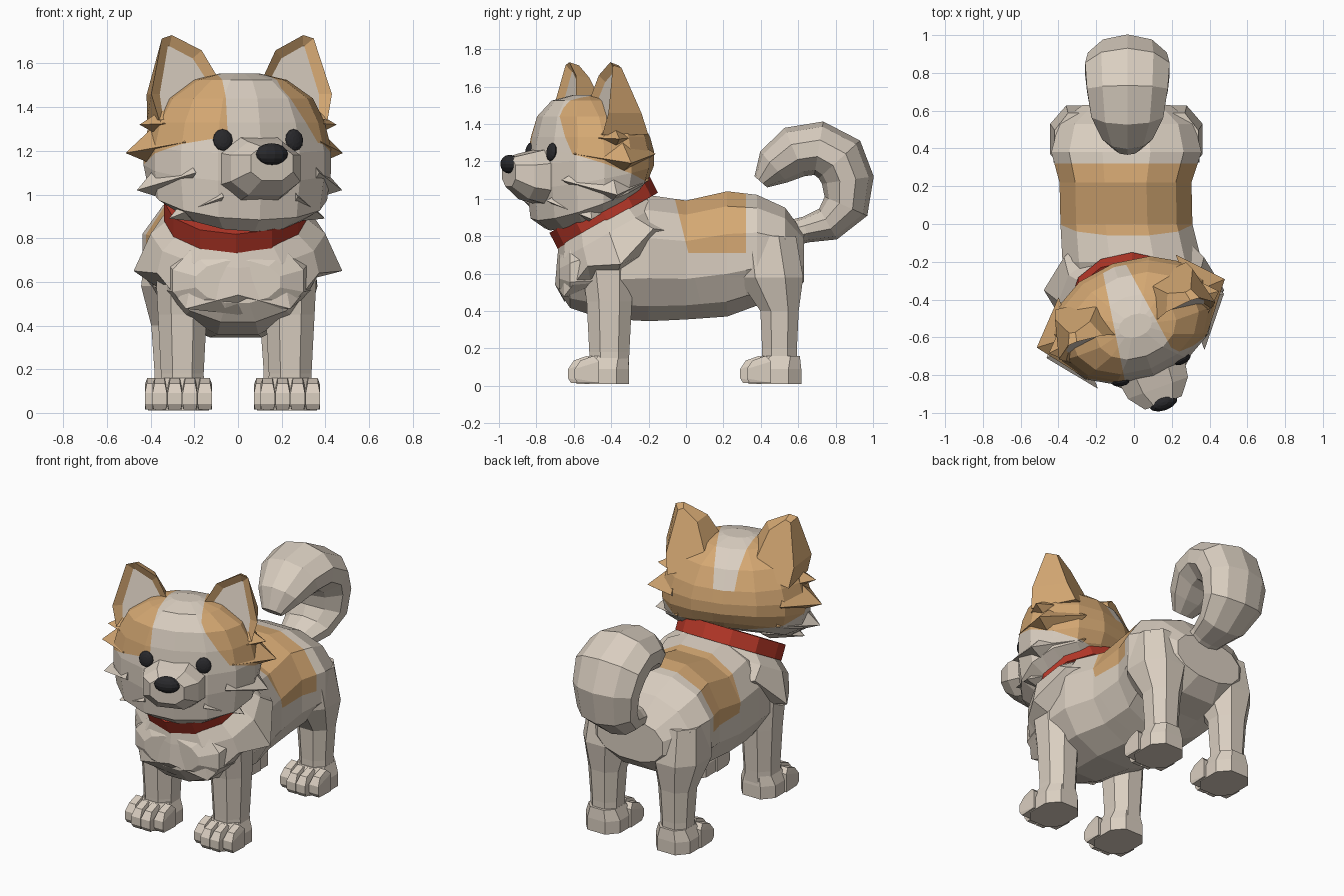
import bpy, bmesh, math
from math import sin, cos, pi
from mathutils import Vector, Matrix
from mathutils.bvhtree import BVHTree

cube = bpy.data.objects.get("Cube")
if cube:
    bpy.data.objects.remove(cube)


def material(name, rgb):
    m = bpy.data.materials.new(name)
    m.use_nodes = True
    m.diffuse_color = (*rgb, 1)
    m.node_tree.nodes["Principled BSDF"].inputs["Base Color"].default_value = (*rgb, 1)
    return m


CREAM = material("cream_fur", (0.70, 0.62, 0.53))
TAN = material("tan_fur", (0.66, 0.39, 0.17))
RED = material("red_collar", (0.48, 0.04, 0.022))
BLACK = material("black_nose_and_eyes", (0.022, 0.022, 0.025))

# The head is turned a little toward the model's left
HEAD = Matrix.Translation((0, -0.52, 0)) @ Matrix.Rotation(math.radians(20), 4, 'Z')


def finish(name, bm, mats, matrix=None):
    bmesh.ops.recalc_face_normals(bm, faces=bm.faces)
    if matrix:
        bm.transform(matrix)
    me = bpy.data.meshes.new(name)
    bm.to_mesh(me)
    bm.free()
    for m in mats:
        me.materials.append(m)
    ob = bpy.data.objects.new(name, me)
    bpy.context.collection.objects.link(ob)


def ring(c, u, v, n=12, power=1.0, phase=0.5):
    """Rounded cross-section around c, spanned by u and v."""
    pts = []
    for i in range(n):
        a = 2 * pi * (i + phase) / n
        k, s = cos(a), sin(a)
        k, s = math.copysign(abs(k) ** power, k), math.copysign(abs(s) ** power, s)
        pts.append(Vector(c) + Vector(u) * k + Vector(v) * s)
    return pts


def loft(bm, rings):
    rows = [[bm.verts.new(p) for p in r] for r in rings]
    n = len(rows[0])
    for a, b in zip(rows, rows[1:]):
        for i in range(n):
            j = (i + 1) % n
            bm.faces.new((a[i], a[j], b[j], b[i]))
    bm.faces.new(rows[0])
    bm.faces.new(rows[-1])


def hull(bm, pts):
    verts = [bm.verts.new(p) for p in pts]
    bmesh.ops.convex_hull(bm, input=verts)


def paint(bm, planes, rule):
    """Cut along the planes, then give the tan slot to faces that obey the rule."""
    for co, no in planes:
        bmesh.ops.bisect_plane(bm, geom=bm.verts[:] + bm.edges[:] + bm.faces[:],
                               plane_co=co, plane_no=no)
    for f in bm.faces:
        f.material_index = int(rule(f.calc_center_median()))


def ball(bm, c, size, matrix=None):
    m = Matrix.Translation(c) @ (matrix or Matrix()) @ Matrix.Diagonal((*size, 1))
    bmesh.ops.create_uvsphere(bm, u_segments=12, v_segments=8, radius=1, matrix=m)


# Body with a tan saddle: y, centre x, half width, bottom, top
bm = bmesh.new()
sections = [(-0.68, 0, 0.2, 0.5, 0.7), (-0.62, 0, 0.31, 0.41, 0.8), (-0.45, 0, 0.36, 0.35, 0.93),
            (-0.2, -0.01, 0.38, 0.335, 1.03), (0, -0.04, 0.36, 0.345, 1.0), (0.22, -0.045, 0.36, 0.36, 1.05),
            (0.38, -0.04, 0.41, 0.42, 1.03), (0.53, -0.04, 0.37, 0.46, 0.96), (0.63, -0.04, 0.24, 0.55, 0.82)]
loft(bm, [ring((x, y, (b + t) / 2), (w, 0, 0), (0, 0, (t - b) / 2), 12, 1.0 if y < -0.3 else 0.87)
          for y, x, w, b, t in sections])
paint(bm, [((0, 0.19, 0), (0, 1, 0.25)), ((0, 0.32, 0), (0, 1, 0)), ((0, 0, 0.71), (0, 0, 1))],
      lambda c: c.y + 0.25 * c.z > 0.19 and c.y < 0.32 and c.z > 0.71)
finish("body", bm, [CREAM, TAN])

# Chest mantle with a ragged lower rim
bm = bmesh.new()
rim = ring((0, -0.35, 0.71), (0.455, 0, 0), (0, 0.35, 0.2), 12, 1, 0)
for i, p in enumerate(rim):
    p.z += -0.06 if i % 2 == 0 else 0.03
    p.x *= 1.05 if i % 2 == 0 else 0.94
loft(bm, [ring((0, -0.44, 0.95), (0.25, 0, 0), (0, 0.2, 0.112), 12, 1, 0),
          ring((0, -0.44, 0.90), (0.3, 0, 0), (0, 0.24, 0.134), 12, 1, 0),
          ring((0, -0.41, 0.82), (0.4, 0, 0), (0, 0.28, 0.157), 12, 1, 0),
          rim,
          ring((0, -0.36, 0.62), (0.36, 0, 0), (0, 0.29, 0.17), 12, 1, 0)])
finish("chest_mantle", bm, [CREAM])

# Collar
bm = bmesh.new()
C, U, V = Vector((-0.01, -0.44, 0.925)), Vector((0.33, 0, 0)), Vector((0, 0.268, 0.15))
up = Vector((0, -0.022, 0.043))
loft(bm, [ring(C - up, U * 0.8, V * 0.8, 12, 1, 0), ring(C - up, U, V, 12, 1, 0),
          ring(C + up, U, V, 12, 1, 0), ring(C + up, U * 0.8, V * 0.8, 12, 1, 0)])
finish("collar", bm, [RED])

# Legs: z, y, half width, half depth
FRONT = [(0.04, -0.41, 0.11, 0.11), (0.18, -0.41, 0.105, 0.115), (0.45, -0.41, 0.12, 0.13), (0.64, -0.42, 0.13, 0.15)]
BACK = [(0.04, 0.5, 0.1, 0.1), (0.2, 0.5, 0.1, 0.1), (0.4, 0.5, 0.115, 0.11),
        (0.58, 0.45, 0.165, 0.19), (0.8, 0.42, 0.14, 0.18)]


def leg(name, x, rows, front_y):
    bm = bmesh.new()
    loft(bm, [ring((x, y, z), (rx, 0, 0), (0, ry, 0), 8, 0.9) for z, y, rx, ry in rows])
    finish(name + "_leg", bm, [CREAM])
    bm = bmesh.new()
    y = front_y + 0.185
    loft(bm, [ring((x, y + d, z), (w, 0, 0), (0, l, 0), 8, 0.75)
              for z, w, l, d in [(0.01, 0.13, 0.15, 0), (0.09, 0.13, 0.15, 0), (0.16, 0.1, 0.11, 0.03)]])
    # Four toes
    for i in range(4):
        tx, ty = x + (i - 1.5) * 0.069, front_y + (0.035 if i in (0, 3) else 0)
        hull(bm, [(tx + sx * w, ty + dy, z) for sx in (-1, 1)
                  for w, dy, z in [(0.028, 0.015, 0.015), (0.033, 0, 0.04), (0.033, 0, 0.09), (0.024, 0.03, 0.135),
                                   (0.022, 0.1, 0.16), (0.033, 0.13, 0.015), (0.033, 0.13, 0.13)]])
    finish(name + "_paw", bm, [CREAM])


for side, s in (("left", 1), ("right", -1)):
    leg("front_" + side, s * 0.247 - 0.008, FRONT, -0.63)
    leg("hind_" + side, s * 0.25 - 0.04, BACK, 0.29)

# Curled tail: y, z, radius, half width
bm = bmesh.new()
path = [(0.5, 0.8, 0.07, 0.1), (0.64, 0.835, 0.07, 0.12), (0.76, 0.865, 0.095, 0.16), (0.855, 0.96, 0.125, 0.2),
        (0.865, 1.1, 0.14, 0.22), (0.82, 1.21, 0.15, 0.235), (0.71, 1.27, 0.145, 0.225),
        (0.58, 1.25, 0.14, 0.2), (0.47, 1.17, 0.11, 0.14), (0.4, 1.09, 0.045, 0.07)]
rings = []
for i, (y, z, r, w) in enumerate(path):
    a, b = path[max(i - 1, 0)], path[min(i + 1, len(path) - 1)]
    t = Vector((0, b[0] - a[0], b[1] - a[1])).normalized()
    rings.append(ring((-0.035, y, z), (w, 0, 0), Vector((0, -t.z, t.y)) * r, 10))
loft(bm, rings)
finish("tail", bm, [CREAM])

# Head with tan patches and a pale blaze: z, half width, front, back, slope
bm = bmesh.new()
rows = [(0.94, 0.32, -0.22, 0.27, 0.5), (1.0, 0.42, -0.29, 0.3, 0.4), (1.12, 0.44, -0.31, 0.33, 0.2),
        (1.22, 0.44, -0.31, 0.33, 0.1), (1.33, 0.41, -0.29, 0.31, 0), (1.44, 0.35, -0.26, 0.25, 0),
        (1.525, 0.22, -0.19, 0.14, 0), (1.555, 0.09, -0.08, 0.04, 0)]
loft(bm, [ring((0, (f + b) / 2, z + k * (f + b) / 2), (w, 0, 0), (0, (b - f) / 2, k * (b - f) / 2), 14, 0.95)
          for z, w, f, b, k in rows])


def tan_rule(c):
    blaze = abs(c.x) < 0.11 - 0.15 * c.y and (c.z > 1.33 or c.y < 0)
    brow = c.y < 0 < c.x < 0.13 + 0.7 * (1.5 - c.z)
    return c.z + 0.35 * c.y > 1.165 and not blaze and not brow


cheek = ((0, 0, 1.165), (0, 0.35, 1))
paint(bm, [cheek, ((0.11, 0, 0), (1, 0.15, 0)), ((-0.11, 0, 0), (-1, 0.15, 0)), ((0, 0, 1.33), (0, 0, 1)),
           ((0.13, 0, 1.5), (1, 0, 0.7)), ((0, 0, 0), (0, 1, 0))], tan_rule)
surface = BVHTree.FromBMesh(bm)
finish("head", bm, [CREAM, TAN], HEAD)

# Muzzle: y, half width, bottom, top
bm = bmesh.new()
loft(bm, [ring((0, y, (b + t) / 2), (w, 0, 0), (0, 0, (t - b) / 2), 8, 0.8)
          for y, w, b, t in [(-0.2, 0.21, 0.94, 1.29), (-0.37, 0.18, 0.99, 1.25), (-0.455, 0.11, 1.06, 1.225)]])
finish("muzzle", bm, [CREAM], HEAD)

bm = bmesh.new()
ball(bm, (0, -0.45, 1.185), (0.08, 0.045, 0.05))
finish("nose", bm, [BLACK], HEAD)

for side, s in (("left", 1), ("right", -1)):
    # Eye, resting on the face
    bm = bmesh.new()
    co, no, _, _ = surface.ray_cast(Vector((s * 0.174, -1, 1.25)), Vector((0, 1, 0)))
    ball(bm, co, (0.046, 0.05, 0.02), no.to_track_quat('Z', 'Y').to_matrix().to_4x4())
    finish(side + "_eye", bm, [BLACK], HEAD)

    # Cheek tufts: tip, then root height and thickness
    bm = bmesh.new()
    for tip, y, z, r in [((0.48, 0.0, 1.32), 0.02, 1.33, 0.11), ((0.53, 0.05, 1.19), 0.04, 1.24, 0.13),
                         ((0.5, -0.02, 1.02), 0.0, 1.1, 0.14), ((0.38, -0.12, 0.89), -0.08, 0.99, 0.12)]:
        x = tip[0] - 0.2
        hull(bm, [(s * px, py, pz) for px, py, pz in
                  [tip, (x, y - 1.9 * r, z), (x, y + 1.7 * r, z), (x, y, z - r), (x, y, z + r)]])
    paint(bm, [cheek], tan_rule)
    finish(side + "_cheek_fur", bm, [CREAM, TAN], HEAD)

    # Ear with a sunken pale inside
    bm = bmesh.new()
    outline = [(0.09, 1.5), (0.18, 1.66), (0.32, 1.73), (0.37, 1.715), (0.44, 1.46), (0.41, 1.34), (0.2, 1.38)]
    front = [bm.verts.new((s * x, -0.06 + 0.2 * (z - 1.4), z)) for x, z in outline]
    rear = [bm.verts.new((s * (0.29 + (x - 0.29) * 0.65), 0.03 + (1.8 - z) * 0.38, 1.4 + (z - 1.4) * 0.95))
            for x, z in outline]
    face = bm.faces.new(front)
    bm.faces.new(rear)
    for i in range(len(front)):
        j = (i + 1) % len(front)
        bm.faces.new((front[i], front[j], rear[j], rear[i]))
    bmesh.ops.recalc_face_normals(bm, faces=bm.faces)
    bmesh.ops.inset_individual(bm, faces=[face], thickness=0.052)
    face.material_index = 1
    for v in face.verts:
        v.co.y += 0.03
    finish(side + "_ear", bm, [TAN, CREAM], HEAD)
